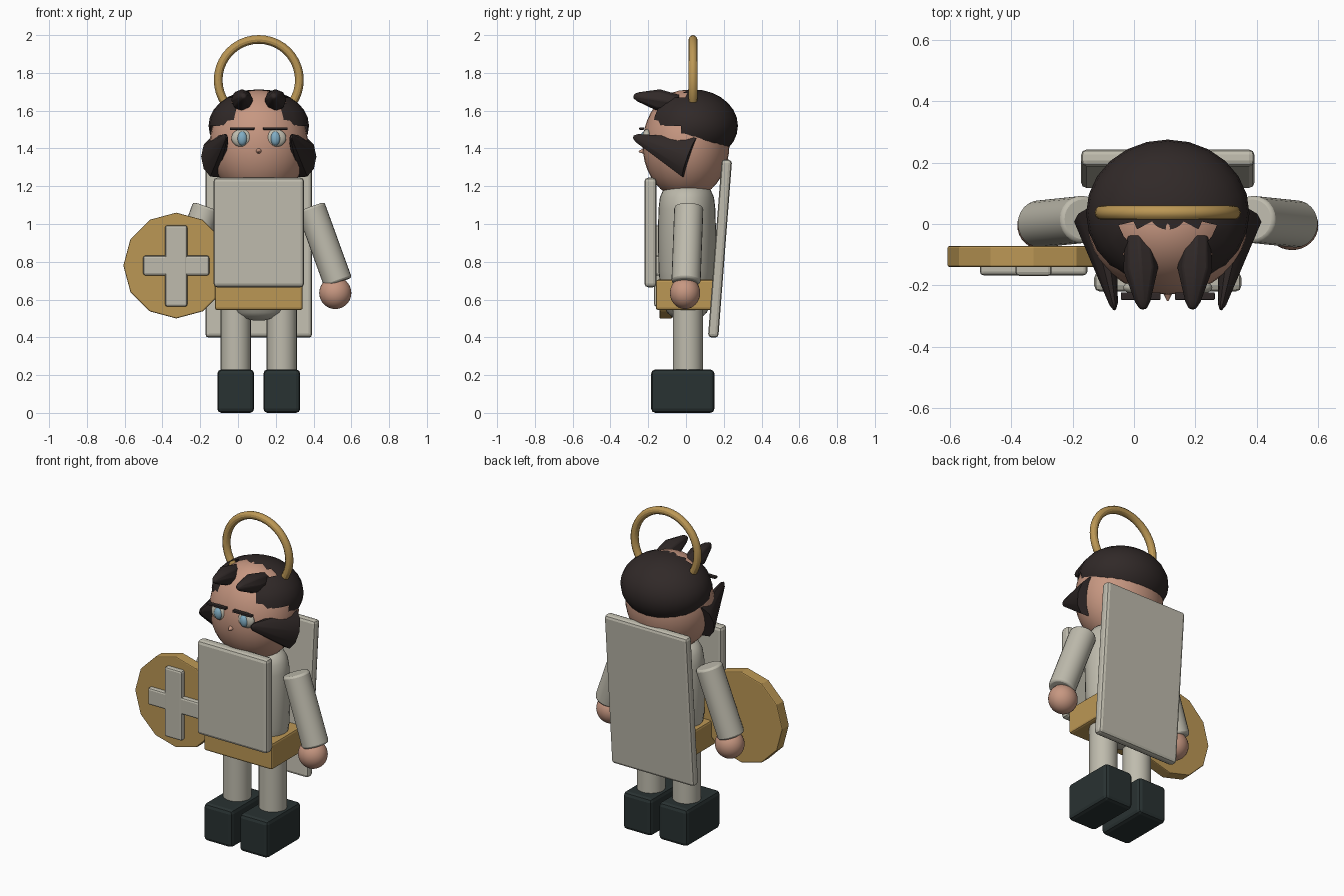
import bpy, bmesh
from math import cos, sin, pi, atan2
from mathutils import Vector, Matrix

if "Cube" in bpy.data.objects:
    bpy.data.objects.remove(bpy.data.objects["Cube"])

CX = 0.11  # the figure's own mirror plane


def material(name, rgb):
    m = bpy.data.materials.new(name)
    m.diffuse_color = (*rgb, 1)
    m.use_nodes = True
    m.node_tree.nodes["Principled BSDF"].inputs["Base Color"].default_value = m.diffuse_color
    return m


CLOTH = material("cloth", (0.52, 0.50, 0.42))
GOLD = material("gold", (0.50, 0.31, 0.09))
SKIN = material("skin", (0.57, 0.31, 0.22))
HAIR = material("hair", (0.030, 0.022, 0.021))
BOOT = material("boot_leather", (0.022, 0.032, 0.032))
IRIS = material("iris", (0.22, 0.42, 0.55))


def finish(name, bm, mat, bevel=0, smooth=35):
    bmesh.ops.recalc_face_normals(bm, faces=bm.faces)
    me = bpy.data.meshes.new(name)
    bm.to_mesh(me)
    bm.free()
    me.materials.append(mat)
    ob = bpy.data.objects.new(name, me)
    bpy.context.collection.objects.link(ob)
    if bevel:
        b = ob.modifiers.new("bevel", 'BEVEL')
        b.width, b.segments, b.limit_method = bevel, 2, 'ANGLE'
    if smooth:
        bpy.ops.object.select_all(action='DESELECT')
        ob.select_set(True)
        bpy.context.view_layer.objects.active = ob
        bpy.ops.object.shade_smooth_by_angle(angle=smooth * pi / 180)
    return ob


def box(name, center, size, mat, bevel=0.02, tilt=0):
    bm = bmesh.new()
    bmesh.ops.create_cube(bm, size=1, matrix=Matrix.Translation(center)
                          @ Matrix.Rotation(tilt, 4, 'X') @ Matrix.Diagonal((*size, 1)))
    return finish(name, bm, mat, bevel, 0)


def ball_mesh(center, radii, u=32, v=20):
    bm = bmesh.new()
    bmesh.ops.create_uvsphere(bm, u_segments=u, v_segments=v, radius=1,
                              matrix=Matrix.Translation(center) @ Matrix.Diagonal((*radii, 1)))
    return bm


def ball(name, center, radii, mat):
    return finish(name, ball_mesh(center, radii), mat, 0, 60)


def tube(name, p0, p1, rings, mat, seg=24, flat=1, bevel=0, smooth=35):
    """Rings of (t, radius) from p0 to p1; flat scales the sideways radius."""
    p0, p1 = Vector(p0), Vector(p1)
    axis = (p1 - p0).normalized()
    u = Vector((1, 0, 0))
    u = (u - axis * u.dot(axis)).normalized()
    v = axis.cross(u)
    bm = bmesh.new()
    loops = []
    for t, r in rings:
        c = p0.lerp(p1, t)
        loops.append([bm.verts.new(c + u * (r * flat * cos(2 * pi * i / seg)) + v * (r * sin(2 * pi * i / seg)))
                      for i in range(seg)])
    for a, b in zip(loops, loops[1:]):
        for i in range(seg):
            j = (i + 1) % seg
            bm.faces.new((a[i], a[j], b[j], b[i]))
    bm.faces.new(loops[0])
    bm.faces.new(loops[-1])
    return finish(name, bm, mat, bevel, smooth)


# torso and belt
prof = [(0.49, 0.03), (0.50, 0.10), (0.53, 0.15), (0.60, 0.19), (0.75, 0.215), (0.95, 0.22),
        (1.08, 0.215), (1.14, 0.205), (1.18, 0.18), (1.20, 0.14)]
torso = tube("torso", (CX, 0, 0), (CX, 0, 1), prof, CLOTH, 32, smooth=60)
for vert in torso.data.vertices:
    vert.co.y = vert.co.y * 0.7 + 0.005
box("belt", (CX, -0.005, 0.625), (0.465, 0.31, 0.16), GOLD, 0.012)

# tabard plates
box("chest_plate", (CX, -0.188, 0.955), (0.48, 0.065, 0.58), CLOTH)
box("back_plate", (CX, 0.18, 0.87), (0.565, 0.055, 0.945), CLOTH, 0.018, -atan2(0.072, 0.93))

# limbs, mirrored about the figure's centre
for side, s in (("left", -1), ("right", 1)):
    x = lambda d: CX + s * d
    tube(side + "_leg", (x(0.122), 0.01, 0.18), (x(0.122), 0.01, 0.62), [(0, 0.08), (1, 0.08)], CLOTH)
    box(side + "_boot", (x(0.122), -0.017, 0.115), (0.195, 0.335, 0.23), BOOT, 0.022)
    tube(side + "_arm", (x(0.275), 0.015, 1.09), (x(0.42), 0, 0.69), [(0, 0.077), (1, 0.077)],
         CLOTH, bevel=0.012)
    ball(side + "_hand", (x(0.405), -0.005, 0.635), (0.085, 0.08, 0.085), SKIN)

    # face details
    ball(side + "_eye_white", (x(0.09), -0.207, 1.455), (0.055, 0.025, 0.047), CLOTH)
    ball(side + "_iris", (x(0.088), -0.222, 1.453), (0.026, 0.02, 0.037), IRIS)
    box(side + "_eyebrow", (x(0.088), -0.235, 1.505), (0.13, 0.025, 0.014), HAIR, 0.004)

    # pointed hair locks
    tube(side + "_fringe_lock", (x(0.095), -0.04, 1.64), (x(0.08), -0.277, 1.677),
         [(0, 0.045), (0.45, 0.058), (0.9, 0.026), (1, 0.012)], HAIR, 8, bevel=0.006)
    tube(side + "_side_lock", (x(0.235), 0.02, 1.352), (x(0.173), -0.278, 1.462),
         [(0, 0.115), (0.94, 0.023), (1, 0.008)], HAIR, 10, 0.62)

# head and nose
ball("head", (CX, 0, 1.42), (0.26, 0.23, 0.29), SKIN)
tube("nose", (CX, -0.21, 1.388), (CX, -0.25, 1.383), [(0, 0.022), (1, 0.003)], SKIN, 12)

# hair cap, opened over the forehead and face
bm = ball_mesh((CX, 0.035, 1.52), (0.266, 0.24, 0.193), 24, 14)
open_faces = []
for f in bm.faces:
    c = f.calc_center_median()
    if (c.y < 0.0 and abs(c.x - CX) < 0.135) or (c.y < -0.04 and c.z < 1.51):
        open_faces.append(f)
bmesh.ops.delete(bm, geom=open_faces, context='FACES')
finish("hair_cap", bm, HAIR, 0, 60)

# halo ring
bpy.ops.mesh.primitive_torus_add(location=(CX, 0.037, 1.762), rotation=(pi / 2, 0, 0), major_segments=40,
                                 minor_segments=12, major_radius=0.215, minor_radius=0.023)
halo = bpy.context.object
halo.name = "halo"
halo.data.materials.append(GOLD)
bpy.ops.object.shade_smooth_by_angle()

# round shield with a raised cross
SX, SZ = -0.327, 0.78
tube("shield", (SX, -0.072, SZ), (SX, -0.14, SZ), [(0, 0.28), (1, 0.28)], GOLD, 12, bevel=0.006, smooth=0)
box("shield_cross_upright", (SX, -0.148, SZ - 0.002), (0.118, 0.042, 0.43), CLOTH, 0.012)
box("shield_cross_bar", (SX, -0.147, SZ), (0.35, 0.04, 0.105), CLOTH, 0.012)
